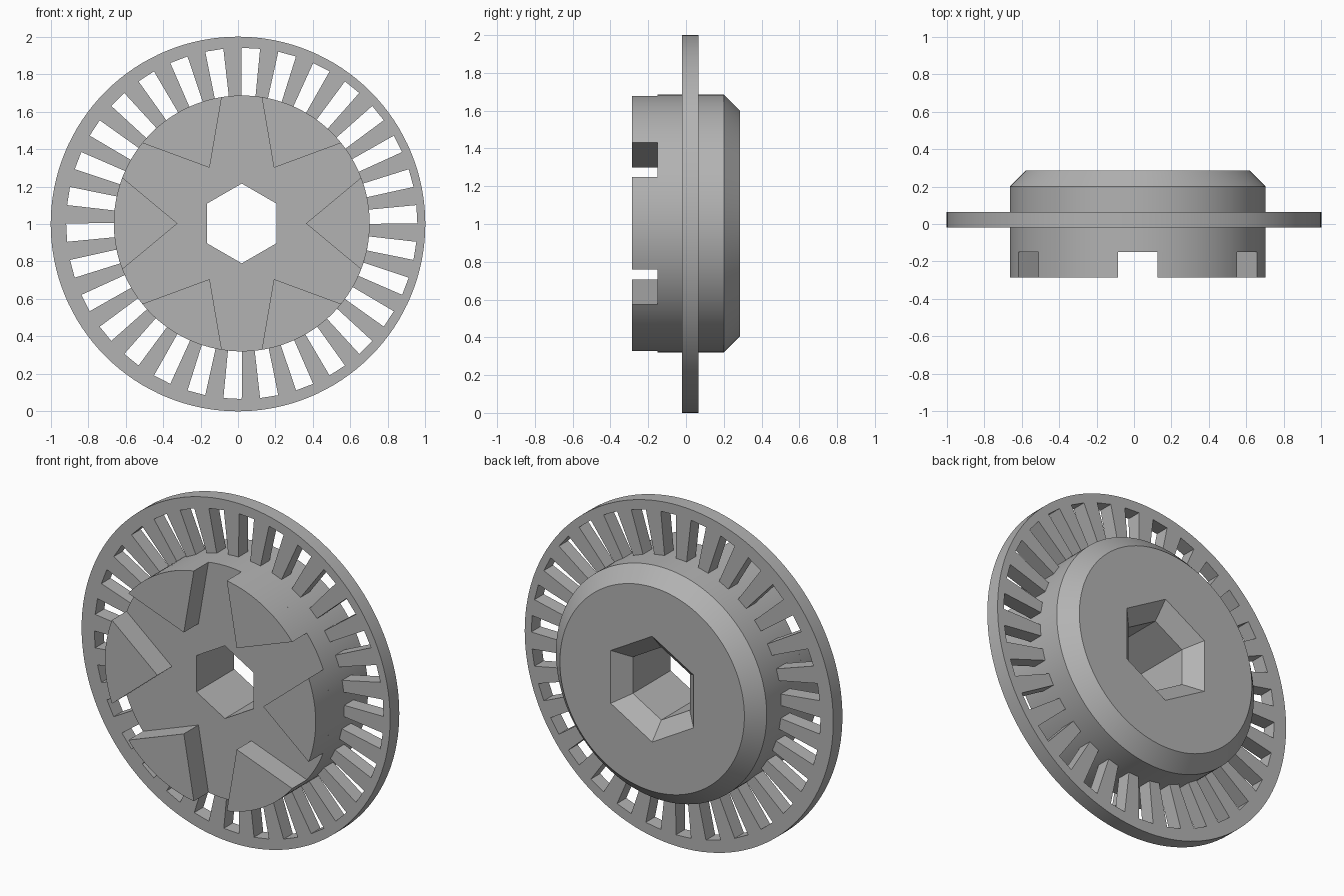
import bpy, bmesh
from math import sin, cos, pi, radians, sqrt, asin

if "Cube" in bpy.data.objects:
    bpy.data.objects.remove(bpy.data.objects["Cube"])

HUB = (0.02, 1.003)      # axis of the hub, slots and teeth
RIM = (0.0, 1.0)         # axis of the outer edge
HUB_R = 0.683
SLOTS, TEETH = 30, 6

grey = bpy.data.materials.new("plain grey")
grey.use_nodes = True
grey.diffuse_color = (0.45, 0.45, 0.45, 1)
grey.node_tree.nodes["Principled BSDF"].inputs["Base Color"].default_value = grey.diffuse_color


def ring(r, n, start=0.0, centre=HUB):
    """Regular polygon in the x-z plane."""
    return [(centre[0] + r * cos(start + 2 * pi * i / n),
             centre[1] + r * sin(start + 2 * pi * i / n)) for i in range(n)]


def turned(points, angle):
    """Points about the hub axis, rotated by an angle."""
    c, s = cos(angle), sin(angle)
    return [(HUB[0] + x * c - z * s, HUB[1] + x * s + z * c) for x, z in points]


def loft(name, solids):
    """Each solid is a list of (outline, y) sections joined along y."""
    bm = bmesh.new()
    for sections in solids:
        loops = [[bm.verts.new((x, y, z)) for x, z in pts] for pts, y in sections]
        bm.faces.new(loops[0])
        bm.faces.new(loops[-1])
        for a, b in zip(loops, loops[1:]):
            for i in range(len(a)):
                j = (i + 1) % len(a)
                bm.faces.new((a[i], a[j], b[j], b[i]))
    bmesh.ops.recalc_face_normals(bm, faces=bm.faces)
    mesh = bpy.data.meshes.new(name)
    bm.to_mesh(mesh)
    bm.free()
    mesh.materials.append(grey)
    obj = bpy.data.objects.new(name, mesh)
    bpy.context.collection.objects.link(obj)
    return obj


def cut(obj, *cutters):
    """Subtract the cutters and remove them."""
    for cutter in cutters:
        mod = obj.modifiers.new("cut", "BOOLEAN")
        mod.operation, mod.solver, mod.object = "DIFFERENCE", "EXACT", cutter
    bpy.context.view_layer.update()
    graph = bpy.context.evaluated_depsgraph_get()
    mesh = bpy.data.meshes.new_from_object(obj.evaluated_get(graph))
    obj.modifiers.clear()
    obj.data = mesh
    for cutter in cutters:
        bpy.data.objects.remove(cutter)


# Flange: thin disc with a ring of tapered slots around the hub
flange = loft("slotted_flange", [[(ring(1.0, 128, centre=RIM), -0.02), (ring(1.0, 128, centre=RIM), 0.065)]])
bore = loft("bore_cutter", [[(ring(0.67, 128), -0.5), (ring(0.67, 128), 0.5)]])
slot = [(0.66, -0.037), (0.936, -0.049), (0.936, 0.049), (0.66, 0.037)]
slots = loft("slot_cutter", [
    [(turned(slot, radians(87) + 2 * pi * i / SLOTS), y) for y in (-0.3, 0.3)]
    for i in range(SLOTS)])
cut(flange, bore, slots)

# Hub: drum with a chamfered back and a hexagonal hole that flares at the back
hub = loft("hub", [[(ring(HUB_R, 128), -0.15), (ring(HUB_R, 128), 0.2), (ring(0.598, 128), 0.285)]])
hexes = [(0.213, -0.5), (0.213, 0.2), (0.31, 0.285), (0.33, 0.303)]
cut(hub, loft("hex_cutter", [[(ring(r, 6, pi / 2), y) for r, y in hexes]]))

# Teeth: wedges raised on the front, with outer walls flush with the hub
half = asin(0.245 / HUB_R)
arc = [half * (k / 8 - 1) for k in range(17)]
wedge = [(0.343, 0)] + [(HUB_R * cos(a), HUB_R * sin(a)) for a in arc]
teeth = loft("front_teeth", [
    [(turned(wedge, 2 * pi * i / TEETH), y) for y in (-0.285, -0.15)]
    for i in range(TEETH)])

# Smooth the round walls, keep the edges sharp
bpy.ops.object.select_all(action="DESELECT")
for obj in (flange, hub, teeth):
    obj.select_set(True)
bpy.context.view_layer.objects.active = hub
bpy.ops.object.shade_smooth_by_angle(angle=radians(25))
